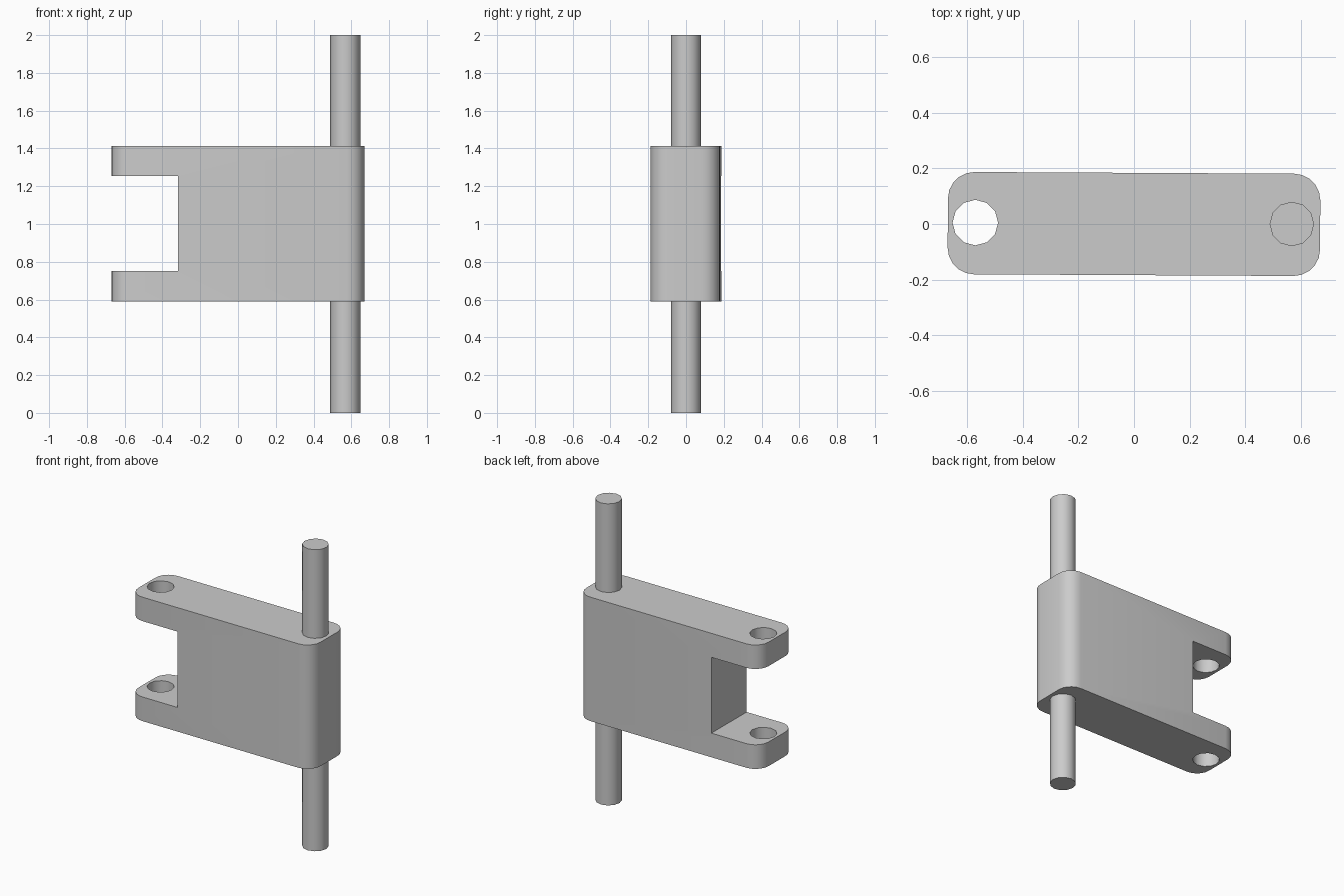
import bpy, bmesh, math
from mathutils import Matrix

cube = bpy.data.objects.get("Cube")
if cube:
    bpy.data.objects.remove(cube, do_unlink=True)

grey = bpy.data.materials.new("plain_grey")
grey.use_nodes = True
grey.diffuse_color = (0.6, 0.6, 0.6, 1)
grey.node_tree.nodes["Principled BSDF"].inputs["Base Color"].default_value = (0.6, 0.6, 0.6, 1)

TILT = math.radians(-0.3)
BOTTOM, TOP = 0.59, 1.412


def add_object(name, bm):
    mesh = bpy.data.meshes.new(name)
    bmesh.ops.recalc_face_normals(bm, faces=bm.faces)
    bm.to_mesh(mesh)
    bm.free()
    mesh.materials.append(grey)
    obj = bpy.data.objects.new(name, mesh)
    bpy.context.collection.objects.link(obj)
    return obj


def cylinder(name, x, y, radius, z0, z1):
    bm = bmesh.new()
    bmesh.ops.create_cone(bm, cap_ends=True, segments=12, radius1=radius, radius2=radius,
                          depth=z1 - z0, matrix=Matrix.Translation((x, y, (z0 + z1) / 2)))
    return add_object(name, bm)


def box(name, x0, x1, y0, y1, z0, z1):
    bm = bmesh.new()
    centre = Matrix.Translation(((x0 + x1) / 2, (y0 + y1) / 2, (z0 + z1) / 2))
    bmesh.ops.create_cube(bm, size=1, matrix=centre @ Matrix.Diagonal((x1 - x0, y1 - y0, z1 - z0, 1)))
    return add_object(name, bm)


def cut(obj, cutter):
    mod = obj.modifiers.new("cut_" + cutter.name, "BOOLEAN")
    mod.operation = "DIFFERENCE"
    mod.solver = "EXACT"
    mod.object = cutter
    cutter.hide_render = True
    bpy.context.view_layer.objects.active = obj
    bpy.ops.object.modifier_apply(modifier=mod.name)
    bpy.data.objects.remove(cutter, do_unlink=True)


def shade(obj):
    bpy.ops.object.select_all(action="DESELECT")
    obj.select_set(True)
    bpy.context.view_layer.objects.active = obj
    bpy.ops.object.shade_smooth_by_angle(angle=math.radians(35))


# Link body: block with rounded upright corners
body = box("link_body", -0.67, 0.67, -0.184, 0.184, BOTTOM, TOP)
bm = bmesh.new()
bm.from_mesh(body.data)
upright = [e for e in bm.edges if abs(e.verts[0].co.z - e.verts[1].co.z) > 0.5]
bmesh.ops.bevel(bm, geom=upright, offset=0.095, segments=5, profile=0.5, affect="EDGES")
bmesh.ops.rotate(bm, verts=bm.verts, cent=(0, 0, 0), matrix=Matrix.Rotation(TILT, 3, "Z"))
bm.to_mesh(body.data)
bm.free()

# Fork slot and the hole through both arms
slot = box("fork_slot", -1, -0.317, -0.5, 0.5, 0.75, 1.253)
slot.data.transform(Matrix.Rotation(TILT, 4, "Z"))
cut(body, slot)
cut(body, cylinder("arm_hole", -0.571, 0.005, 0.082, BOTTOM - 0.2, TOP + 0.2))
shade(body)

# Hinge pin, one half above and one below the body
for name, z0, z1 in (("upper_pin", TOP - 0.01, 2), ("lower_pin", 0, BOTTOM + 0.01)):
    shade(cylinder(name, 0.568, 0, 0.08, z0, z1))
